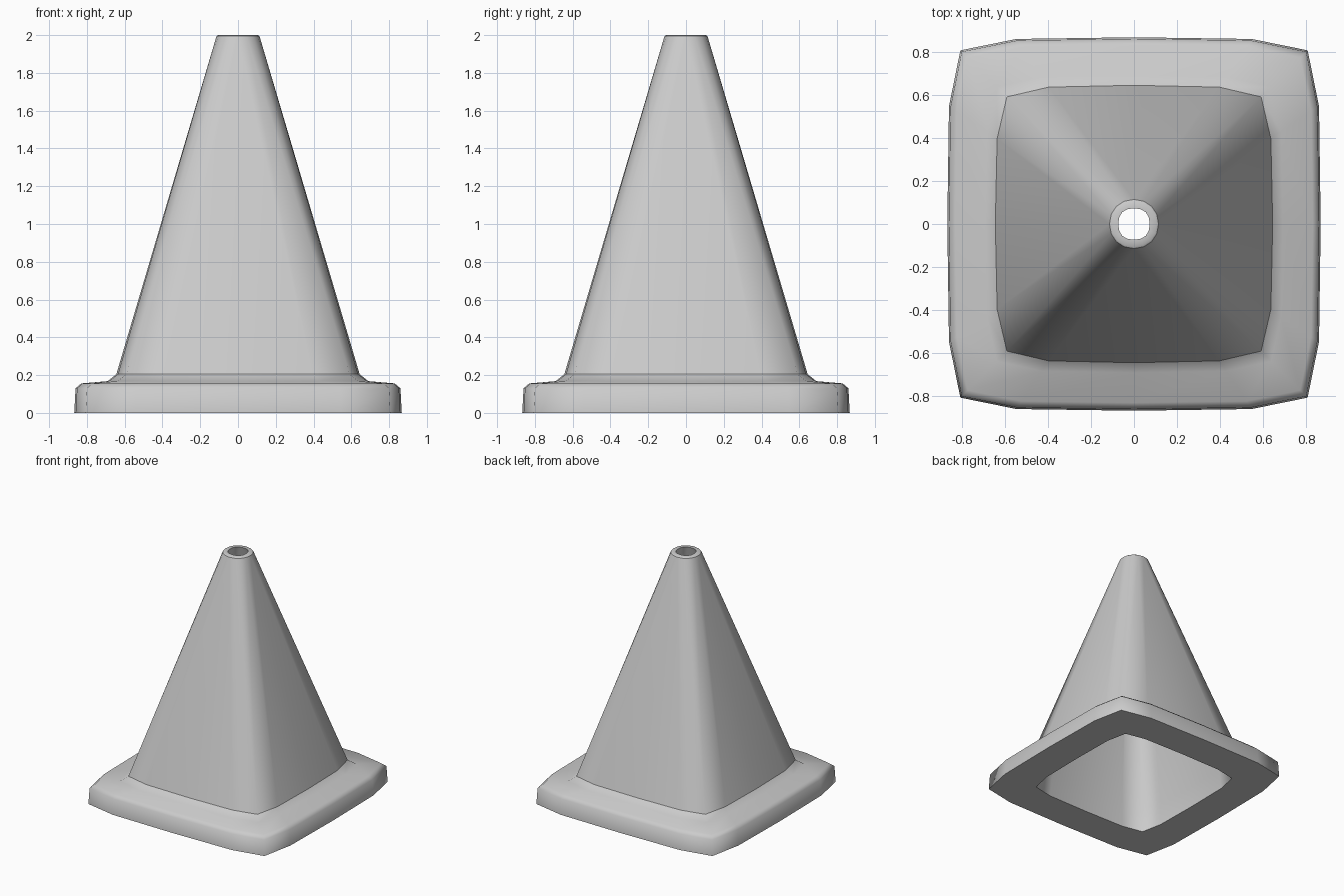
import bpy, bmesh

if "Cube" in bpy.data.objects:
    bpy.data.objects.remove(bpy.data.objects["Cube"])

SQUARE = ((1, 0), (0.991, 0.63), (0.93, 0.93), (0.63, 0.991))
ROUND = ((1, 0), (0.924, 0.383), (0.707, 0.707), (0.383, 0.924))


# One 16-point ring, blended from round (t=0) to bulging square (t=1)
def ring(bm, r, z, t):
    quarter = [(r * (a[0] + (b[0] - a[0]) * t), r * (a[1] + (b[1] - a[1]) * t))
               for a, b in zip(ROUND, SQUARE)]
    verts = []
    for _ in range(4):
        verts += [bm.verts.new((x, y, z)) for x, y in quarter]
        quarter = [(-y, x) for x, y in quarter]
    return verts


# Closed profile: radius, height, squareness, sharp edge
profile = [
    # base slab
    (0.585, 0.0, 1, True), (0.867, 0.0, 1, True),
    (0.86, 0.13, 1, False), (0.83, 0.156, 1, False),
    # flare into the cone wall
    (0.69, 0.168, 0.97, False), (0.644, 0.205, 0.94, False),
    # top rim
    (0.114, 1.994, 0.05, True), (0.105, 2.0, 0.05, False), (0.073, 2.0, 0.2, True),
    # inner wall above the base opening
    (0.578, 0.17, 0.96, False),
]
WALLS = (5, 8)

bm = bmesh.new()
rings = [ring(bm, *p[:3]) for p in profile]
for i, a in enumerate(rings):
    b = rings[(i + 1) % len(rings)]
    for k in range(16):
        n = (k + 1) % 16
        if i in WALLS:
            # tall walls: split so the four corners stay symmetric
            low, top = (a, b) if i == 5 else (b, a)
            if k % 4 < 2:
                tris = ((low[k], low[n], top[k]), (low[n], top[n], top[k]))
            else:
                tris = ((low[k], low[n], top[n]), (low[k], top[n], top[k]))
            for tri in tris:
                bm.faces.new(tri if i == 5 else tri[::-1])
        else:
            bm.faces.new((a[k], a[n], b[n], b[k]))
bmesh.ops.recalc_face_normals(bm, faces=bm.faces)

# Smooth shading with sharp rims
for f in bm.faces:
    f.smooth = True
for i, (verts, p) in enumerate(zip(rings, profile)):
    for k in range(16):
        if p[3] or i == 5:
            bm.edges.get((verts[k], verts[(k + 1) % 16])).smooth = False

mesh = bpy.data.meshes.new("traffic_cone")
bm.to_mesh(mesh)
bm.free()
cone = bpy.data.objects.new("traffic_cone", mesh)
bpy.context.collection.objects.link(cone)
